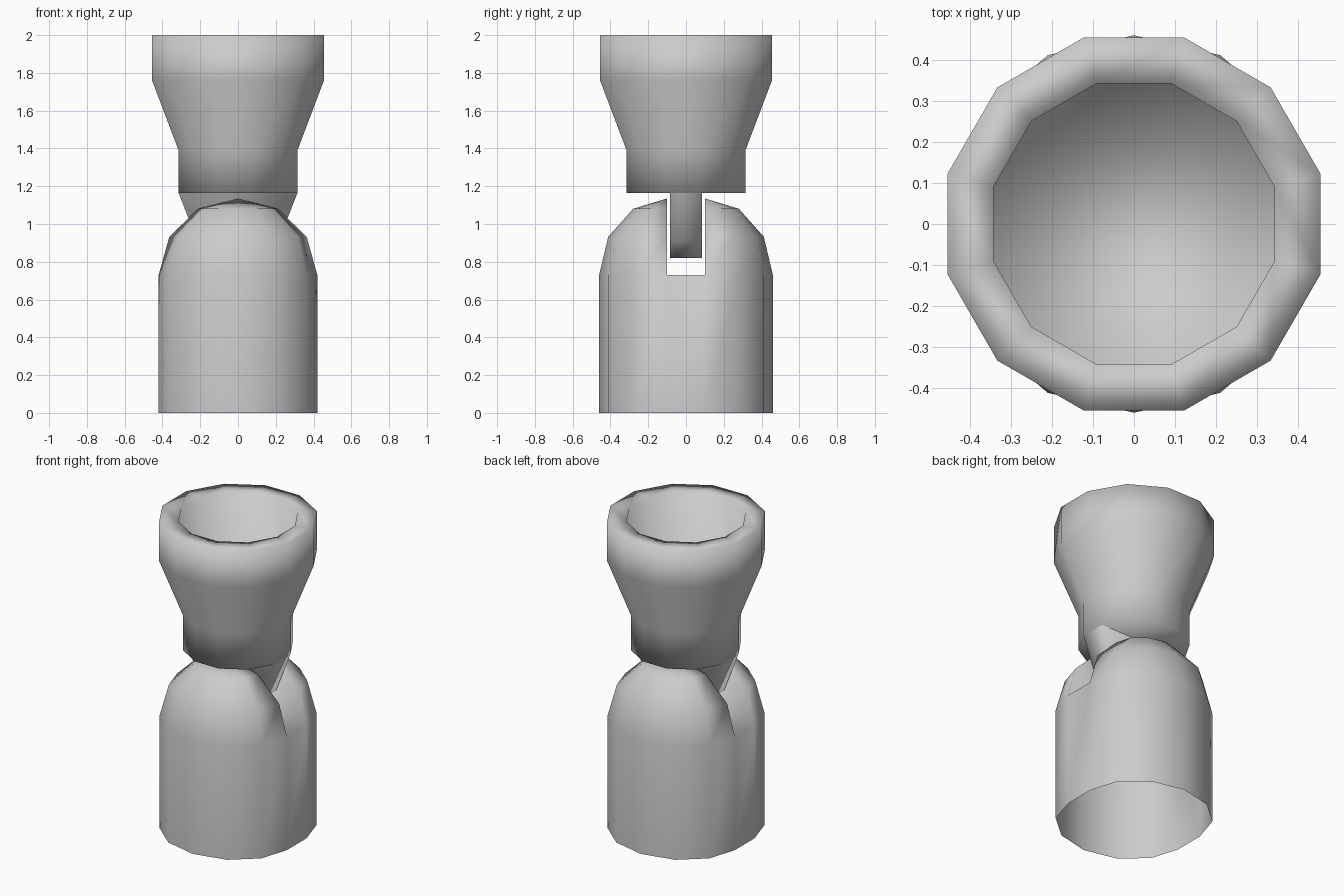
import bpy, bmesh
from math import sin, cos, pi, radians

if "Cube" in bpy.data.objects:
    bpy.data.objects.remove(bpy.data.objects["Cube"])


def finish(bm, name):
    bmesh.ops.remove_doubles(bm, verts=bm.verts, dist=0.0005)
    bmesh.ops.recalc_face_normals(bm, faces=bm.faces)
    for f in bm.faces:
        f.smooth = True
    me = bpy.data.meshes.new(name)
    bm.to_mesh(me)
    bm.free()
    ob = bpy.data.objects.new(name, me)
    bpy.context.collection.objects.link(ob)
    return ob


def bridge(bm, a, b, closed=True):
    n = len(a)
    for i in range(n if closed else n - 1):
        j = (i + 1) % n
        bm.faces.new((a[i], a[j], b[j], b[i]))


# Lower body: two half-ellipse domes either side of a slot, open underneath
GAP, RX, RY, SHOULDER, DOME = 0.10, 0.42, 0.36, 0.73, 0.405


def outline(bm, z, k=1.0):
    pts = []
    for side in (1, -1):
        for i in range(7):
            a = radians(30 * i)
            pts.append((side * k * RX * cos(a), side * (GAP + k * RY * sin(a)), z))
    return [bm.verts.new(p) for p in pts]


bm = bmesh.new()
bottom, shoulder = outline(bm, 0), outline(bm, SHOULDER)
bridge(bm, bottom, shoulder)
rings = [shoulder]
for deg in (30, 60):
    rings.append(outline(bm, SHOULDER + DOME * sin(radians(deg)), cos(radians(deg))))
for side, s in ((1, 0), (-1, 7)):
    halves = [r[s:s + 7] for r in rings]
    for a, b in zip(halves, halves[1:]):
        bridge(bm, a, b, closed=False)
    tip = bm.verts.new((0, side * GAP, SHOULDER + DOME))
    last = halves[-1]
    for i in range(6):
        bm.faces.new((last[i], last[i + 1], tip))
    # slot wall
    bm.faces.new([h[0] for h in halves] + [tip] + [h[6] for h in reversed(halves)])
# slot floor
bm.faces.new((shoulder[0], shoulder[6], shoulder[7], shoulder[13]))
finish(bm, "slotted_base")

# Upper cup: twelve-sided profile with a recessed top
SIDES = 12
profile = [(0.326, 1.165), (0.326, 1.39), (0.471, 1.76), (0.471, 2.0),
           (0.354, 2.0), (0.354, 1.68)]
bm = bmesh.new()
loops = []
for r, z in profile:
    loops.append([bm.verts.new((r * cos(2 * pi * (i + 0.5) / SIDES),
                                r * sin(2 * pi * (i + 0.5) / SIDES), z))
                  for i in range(SIDES)])
for a, b in zip(loops, loops[1:]):
    bridge(bm, a, b)
bm.faces.new(loops[0])
bm.faces.new(loops[-1])
finish(bm, "flared_cup")

# Tongue that hangs from the cup into the slot
half = [(0.315, 1.165), (0.215, 0.91), (0.09, 0.82)]
shape = half + [(-x, z) for x, z in reversed(half)]
bm = bmesh.new()
front, back = [[bm.verts.new((x, y, z)) for x, z in shape] for y in (-0.084, 0.084)]
bridge(bm, front[:], back[:], closed=False)
bm.faces.new(front)
bm.faces.new(back)
finish(bm, "hinge_tongue")
